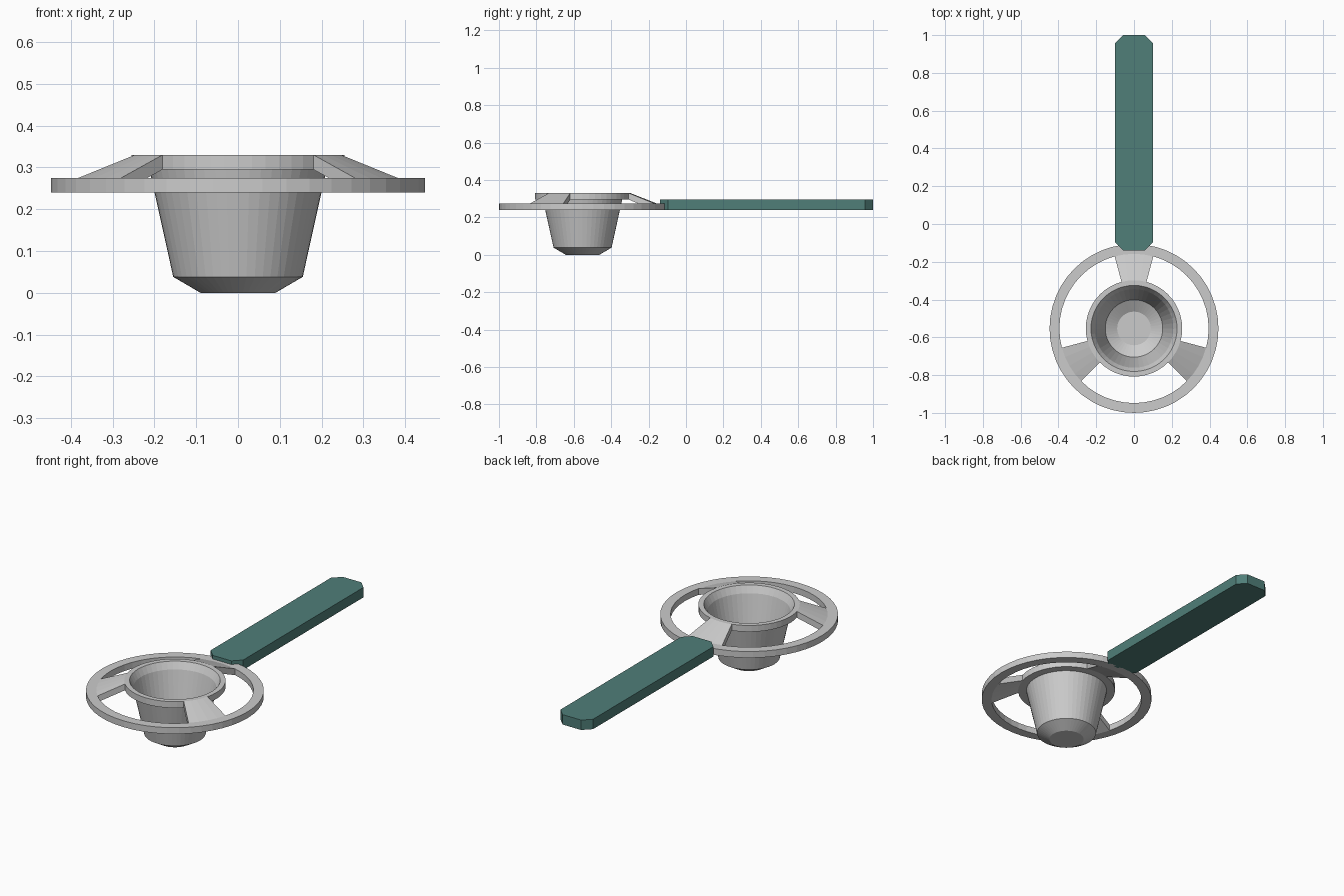
import bpy
import bmesh
from math import cos, sin, radians

if "Cube" in bpy.data.objects:
    bpy.data.objects.remove(bpy.data.objects["Cube"])

CENTRE_Y = -0.553
STEP = 7.5  # 48 sides per full turn


def make_object(name, bm, location=(0, 0, 0), material=None):
    bmesh.ops.recalc_face_normals(bm, faces=bm.faces)
    mesh = bpy.data.meshes.new(name)
    bm.to_mesh(mesh)
    bm.free()
    obj = bpy.data.objects.new(name, mesh)
    obj.location = location
    bpy.context.collection.objects.link(obj)
    if material:
        mesh.materials.append(material)
    return obj


def sweep(name, section, start=0.0, span=360.0):
    """Turn a closed (radius, z) section about the bowl axis."""
    bm = bmesh.new()
    full = span >= 360
    count = round(span / STEP)
    rings = []
    for i in range(count if full else count + 1):
        a = radians(start + i * STEP)
        rings.append([bm.verts.new((r * cos(a), r * sin(a), z)) for r, z in section])
    n = len(section)
    for i in range(count):
        p, q = rings[i], rings[(i + 1) % len(rings)]
        for k in range(n):
            m = (k + 1) % n
            bm.faces.new((p[k], q[k], q[m], p[m]))
    if not full:
        bm.faces.new(rings[0])
        bm.faces.new(rings[-1])
    bmesh.ops.remove_doubles(bm, verts=bm.verts, dist=1e-5)
    return make_object(name, bm, (0, CENTRE_Y, 0))


# Thin tapered bowl with a flanged rim, open at the top
outer = [(0.09, 0.0), (0.155, 0.038), (0.212, 0.295), (0.255, 0.295), (0.255, 0.33)]
inner = [(0.228, 0.33), (0.208, 0.293), (0.152, 0.041), (0.089, 0.004)]
bowl = sweep("bowl", outer + inner)

# Close the floor, outside and inside
bm = bmesh.new()
bm.from_mesh(bowl.data)
open_loop = lambda z: sorted((v for v in bm.verts if abs(v.co.z - z) < 1e-4),
                             key=lambda v: v.index)
bottom, top = open_loop(0.0), open_loop(0.004)
bmesh.ops.delete(bm, geom=[f for f in bm.faces if all(v.co.z < 0.005 for v in f.verts)],
                 context='FACES_ONLY')
bm.faces.new(bottom)
bm.faces.new(top)
bmesh.ops.recalc_face_normals(bm, faces=bm.faces)
bm.to_mesh(bowl.data)
bm.free()

# Flat outer ring
sweep("outer_ring", [(0.395, 0.24), (0.447, 0.24), (0.447, 0.275), (0.395, 0.275)])

# Three sloping spokes joining the rim to the ring
for i, angle in enumerate((90, 210, 330)):
    sweep(f"spoke_{i + 1}",
          [(0.255, 0.295), (0.395, 0.24), (0.395, 0.275), (0.255, 0.33)],
          angle - 15, 30)

# Handle: long bar with clipped corners
teal = bpy.data.materials.new("handle_teal")
teal.diffuse_color = (0.08, 0.21, 0.19, 1)
teal.use_nodes = True
teal.node_tree.nodes["Principled BSDF"].inputs["Base Color"].default_value = teal.diffuse_color
w, c, y0, y1 = 0.1, 0.043, -0.14, 1.0
half = [(w - c, y0), (w, y0 + c), (w, y1 - c), (w - c, y1)]
outline = half + [(-x, y) for x, y in reversed(half)]
bm = bmesh.new()
base = bm.faces.new([bm.verts.new((x, y, 0.24)) for x, y in outline])
extruded = bmesh.ops.extrude_face_region(bm, geom=[base], use_keep_orig=True)
bmesh.ops.translate(bm, vec=(0, 0, 0.055),
                    verts=[g for g in extruded["geom"] if isinstance(g, bmesh.types.BMVert)])
make_object("handle", bm, material=teal)
